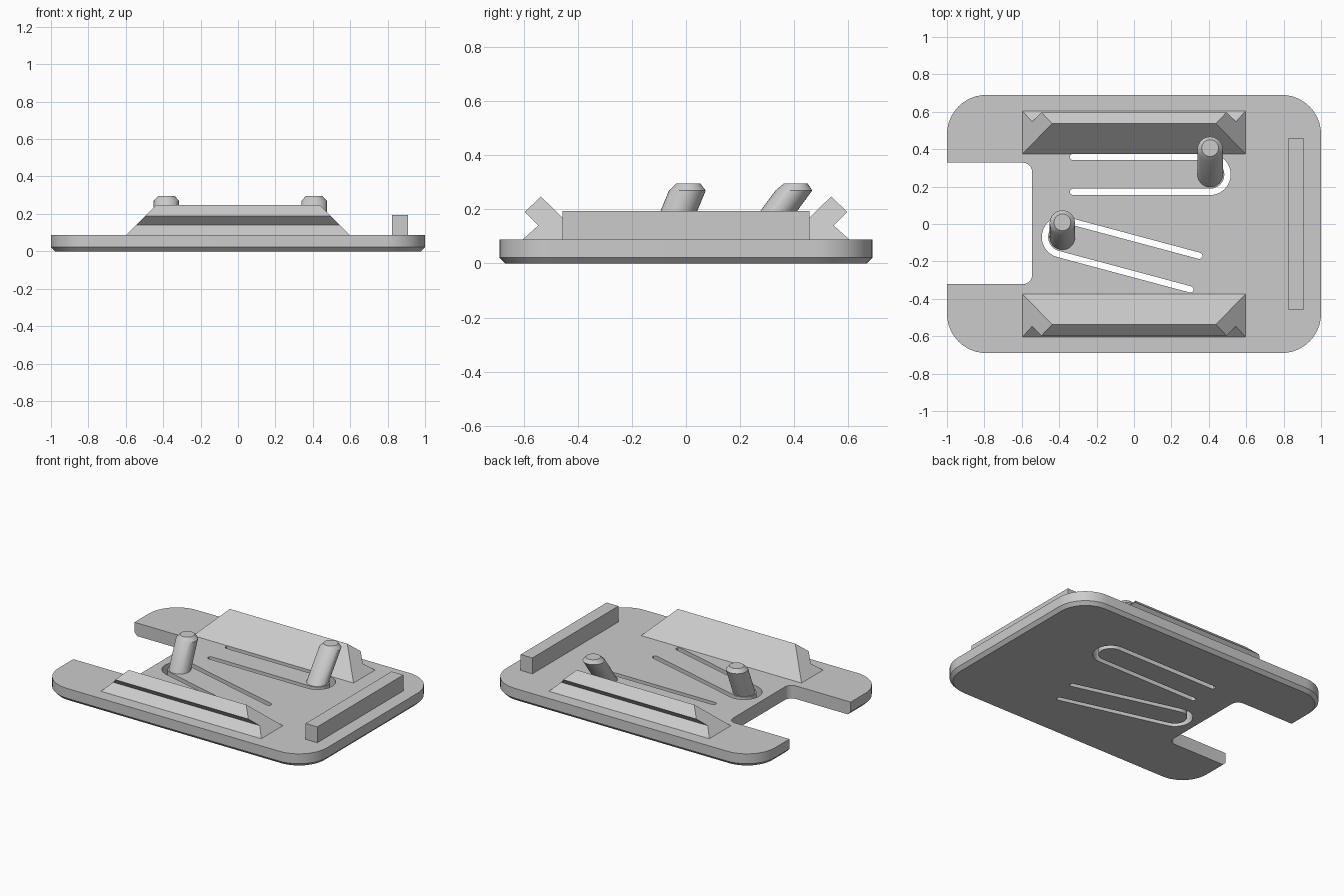
import bpy, bmesh
from math import sin, cos, pi, radians

if "Cube" in bpy.data.objects:
    bpy.data.objects.remove(bpy.data.objects["Cube"])

TOP = 0.088  # upper face of the base plate


def loft(name, loops):
    """Closed solid skinned through loops with equal point counts."""
    bm = bmesh.new()
    rings = [[bm.verts.new(p) for p in loop] for loop in loops]
    n = len(rings[0])
    for a, b in zip(rings, rings[1:]):
        for i in range(n):
            j = (i + 1) % n
            bm.faces.new((a[i], a[j], b[j], b[i]))
    bm.faces.new(rings[0][::-1])
    bm.faces.new(rings[-1])
    bmesh.ops.recalc_face_normals(bm, faces=bm.faces)
    mesh = bpy.data.meshes.new(name)
    bm.to_mesh(mesh)
    bm.free()
    ob = bpy.data.objects.new(name, mesh)
    bpy.context.collection.objects.link(ob)
    return ob


def arc(cx, cy, r, start, end, n):
    return [(cx + r * cos(radians(start + (end - start) * i / n)),
             cy + r * sin(radians(start + (end - start) * i / n))) for i in range(n + 1)]


def rounded_rect(x0, x1, y0, y1, r, n=12):
    return (arc(x1 - r, y1 - r, r, 0, 90, n) + arc(x0 + r, y1 - r, r, 90, 180, n)
            + arc(x0 + r, y0 + r, r, 180, 270, n) + arc(x1 - r, y0 + r, r, 270, 360, n))


def at_z(points, z):
    return [(x, y, z) for x, y in points]


def smooth(ob):
    bpy.ops.object.select_all(action='DESELECT')
    ob.select_set(True)
    bpy.context.view_layer.objects.active = ob
    bpy.ops.object.shade_smooth_by_angle(angle=radians(30))


def cut(ob, outline):
    """Cut a vertical opening through ob."""
    cutter = loft("cutter", [at_z(outline, -0.1), at_z(outline, 0.2)])
    cutter.hide_render = True
    mod = ob.modifiers.new("opening", 'BOOLEAN')
    mod.operation = 'DIFFERENCE'
    mod.solver = 'EXACT'
    mod.object = cutter
    bpy.context.view_layer.objects.active = ob
    bpy.ops.object.modifier_apply(modifier=mod.name)
    bpy.data.objects.remove(cutter)


def spring_slot(cx, cy, angle, length=0.75, ro=0.11, ri=0.076):
    """U-shaped slot, curved around (cx, cy), legs running opposite to angle."""
    mid, half = (ro + ri) / 2, (ro - ri) / 2
    pts = arc(0, 0, ro, -90, 90, 20)
    pts += arc(-length + half, mid, half, 90, 270, 6)
    pts += arc(0, 0, ri, 90, -90, 20)
    pts += arc(-length + half, -mid, half, 90, 270, 6)
    c, s = cos(radians(angle)), sin(radians(angle))
    return [(cx + x * c - y * s, cy + x * s + y * c) for x, y in pts]


# base plate: rounded corners, chamfered underside
outline = rounded_rect(-1, 1, -0.69, 0.69, 0.21)
inset = rounded_rect(-0.979, 0.979, -0.669, 0.669, 0.189)
plate = loft("base_plate", [at_z(inset, 0), at_z(outline, 0.022), at_z(outline, TOP)])

# end notch and the two spring tongue slots
cut(plate, rounded_rect(-1.3, -0.545, -0.322, 0.328, 0.05, 6))
pegs = [("back_peg", 0.407, 0.265, 0.134, 0), ("front_peg", -0.383, -0.07, 0.075, 165)]
for name, x, y, lean, angle in pegs:
    cut(plate, spring_slot(x, y, angle))
smooth(plate)

# leaning pegs with chamfered tips
for name, x, y, lean, angle in pegs:
    rings = []
    for z, r in ((TOP, 0.068), (0.27, 0.068), (0.295, 0.045)):
        shift = lean * min(1.05, (z - TOP) / (0.27 - TOP))
        rings.append(at_z(arc(x, y + shift, r, 0, 360, 32)[:-1], z))
    smooth(loft(name, rings))

# side rails: undercut dovetail profile (y, z) with ends sloping at 45 degrees
profile = [(0.375, TOP), (0.537, 0.248), (0.597, 0.19), (0.547, 0.14), (0.605, TOP)]
for name, side in (("back_rail", 1), ("front_rail", -1)):
    loft(name, [[(end * (0.597 - (z - TOP)), side * y, z) for y, z in profile]
                for end in (-1, 1)])

# end stop bar
bar = [(0.823, -0.457), (0.91, -0.457), (0.91, 0.457), (0.823, 0.457)]
loft("end_stop", [at_z(bar, TOP), at_z(bar, 0.195)])
